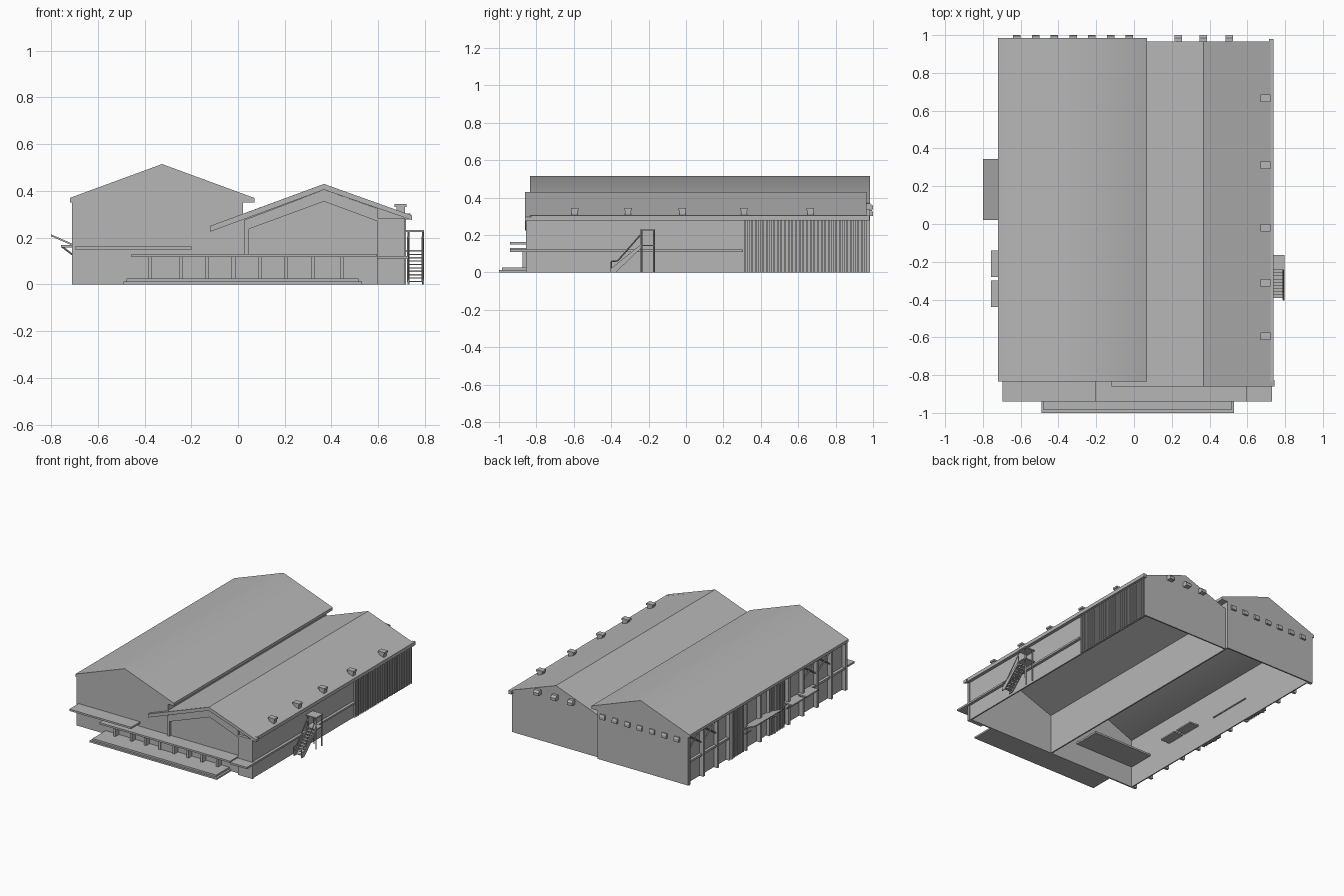
import bpy, bmesh
from math import radians
from mathutils import Vector

cube = bpy.data.objects.get("Cube")
if cube:
    bpy.data.objects.remove(cube, do_unlink=True)

GREY = (0.47, 0.47, 0.47, 1)
mat = bpy.data.materials.new("plain grey")
mat.use_nodes = True
mat.diffuse_color = GREY
for node in mat.node_tree.nodes:
    if node.type == 'BSDF_PRINCIPLED':
        node.inputs["Base Color"].default_value = GREY


def finish(name, bm):
    bmesh.ops.recalc_face_normals(bm, faces=bm.faces)
    mesh = bpy.data.meshes.new(name)
    bm.to_mesh(mesh)
    bm.free()
    mesh.materials.append(mat)
    obj = bpy.data.objects.new(name, mesh)
    bpy.context.collection.objects.link(obj)
    return obj


def add_box(bm, x, y, z):
    """Box from three (low, high) ranges."""
    verts = bmesh.ops.create_cube(bm, size=1)["verts"]
    for v in verts:
        v.co = Vector([(r[0] + r[1]) / 2 + c * (r[1] - r[0]) for r, c in zip((x, y, z), v.co)])


def boxes(name, ranges):
    bm = bmesh.new()
    for r in ranges:
        add_box(bm, *r)
    return finish(name, bm)


def prism(name, profile, lo, hi, axis='y'):
    """Extrude an outline (x,z) along y, or (y,z) along x."""
    bm = bmesh.new()
    place = (lambda a, b, t: (a, t, b)) if axis == 'y' else (lambda a, b, t: (t, a, b))
    face = bm.faces.new([bm.verts.new(place(a, b, lo)) for a, b in profile])
    new = bmesh.ops.extrude_face_region(bm, geom=[face])["geom"]
    shift = place(0, 0, hi - lo)
    bmesh.ops.translate(bm, vec=shift, verts=[g for g in new if isinstance(g, bmesh.types.BMVert)])
    return finish(name, bm)


def bars(name, segments, radius):
    """Thin square bars between pairs of points."""
    bm = bmesh.new()
    for a, b in segments:
        a, b = Vector(a), Vector(b)
        made = bmesh.ops.create_cone(bm, cap_ends=True, segments=4, radius1=radius,
                                     radius2=radius, depth=(b - a).length)["verts"]
        turn = (b - a).to_track_quat('Z', 'Y')
        for v in made:
            v.co = turn @ v.co + (a + b) / 2
    return finish(name, bm)


def spread(start, stop, count):
    return [start + (stop - start) * i / (count - 1) for i in range(count)]


# Large hall: smooth-ridged roof, gable walls and side walls, open below
FRONT, BACK, SMALL_BACK = -0.835, 0.985, 0.965
roof = prism("large_roof", [(-.72, .35), (-.72, .37), (-.325, .515), (.07, .37), (.07, .35),
                            (.02, .35), (-.325, .495), (-.675, .35)], FRONT, BACK)
bpy.context.view_layer.objects.active = roof
roof.select_set(True)
bpy.ops.object.shade_smooth_by_angle(angle=radians(45))
roof.select_set(False)
gable = [(-.705, 0), (-.705, .355), (-.325, .5), (.022, .365), (.022, 0)]
prism("large_front_wall", gable, FRONT, FRONT + .01)
prism("large_back_wall", gable, BACK - .01, BACK)
boxes("large_side_walls", [((-.68, -.672), (FRONT, BACK), (0, .355)),
                           ((.012, .022), (FRONT, BACK), (0, .36))])

# Small hall: sharp ridge, abutting the large hall
prism("small_roof", [(.02, .302), (.368, .43), (.73, .3), (.73, .28), (.368, .41), (.02, .282)],
      -.85, SMALL_BACK)
small_gable = [(.02, 0), (.02, .292), (.368, .42), (.71, .295), (.71, 0)]
prism("small_front_wall", small_gable, FRONT, FRONT + .01)
prism("small_back_wall", small_gable, SMALL_BACK - .01, SMALL_BACK)
boxes("small_side_wall", [((.7, .71), (FRONT, SMALL_BACK), (0, .3))])
boxes("small_gutter", [((.715, .738), (FRONT, SMALL_BACK + .015), (.278, .303))])
boxes("right_cladding", [((.705, .72), (y, y + .009), (0, .28))
                         for y in spread(.31, .955, 34)])

# Entrance gable: long roof band and raised frame around a recessed panel
prism("entrance_roof_band", [(-.12, .225), (-.12, .25), (.368, .43), (.745, .295), (.745, .275),
                             (.368, .405)], -.86, -.825)
prism("entrance_frame", [(.025, .12), (.025, .275), (.368, .405), (.597, .325), (.597, .27),
                         (.368, .355), (.047, .237), (.047, .12)], -.852, FRONT)
boxes("entrance_corner_wall", [((.597, .715), (-.855, FRONT), (0, .285))])

# Front canopies, steps and entrance fins
boxes("left_canopy", [((-.695, -.2), (-.94, -.63), (.15, .163))])
boxes("middle_canopy", [((-.455, .595), (-.94, FRONT), (.117, .13))])
boxes("right_canopy", [((.595, .73), (-.94, FRONT), (.108, .121)),
                       ((.7, .73), (FRONT, .305), (.108, .121))])
boxes("front_steps", [((-.49, .53), (-1, FRONT), (0, .012)),
                      ((-.478, .515), (-.985, FRONT), (.012, .025))])
boxes("entrance_fins", [((x - .008, x + .008), (-.875, FRONT), (.02, .118))
                        for x in [-.378] + spread(-.245, .32, 6) + [.445]])
boxes("entrance_door_block", [((-.025, .085), (-.865, FRONT), (.02, .118))])

# Left side: columns, ledge, ribbed shutters, braces and awnings
boxes("left_columns", [((-.71, -.672), (y - .009, y + .009), (0, .355))
                       for y in spread(-.825, .97, 12)])
boxes("left_ledge", [((-.7, -.672), (FRONT, BACK), (.15, .165))])
boxes("left_shutters", [((-.705, -.672), (s + i * .018, s + i * .018 + .009), (0, .35))
                        for s in (.34, -.12) for i in range(10)])
boxes("left_flat_awnings", [((-.757, -.6), y, (.158, .168)) for y in ((-.44, -.3), (-.28, -.14))])
prism("left_sloped_awning", [(-.66, .145), (-.66, .153), (-.8, .214), (-.8, .206)], .02, .345)
bars("left_awning_struts", [((-.755, y, .163), (-.705, y, .125))
                            for y in (-.43, -.31, -.27, -.15, .04, .33)], .004)
bars("left_braces", [((-.695, y, a), (-.695, y + .14, b)) for y in (.82, .65, -.49, -.66)
                     for a, b in ((.25, .345), (.345, .25))], .005)

# Roof ventilators and wall vents
boxes("roof_ventilators", [part for y in (.665, .31, -.02, -.31, -.595) for part in (
    ((.678, .715), (y - .016, y + .016), (.29, .332)),
    ((.67, .722), (y - .02, y + .02), (.332, .345)))])


def wall_vents(name, centres, wall, height):
    for x in centres:
        prism(name, [(wall - .005, height - .015), (wall - .005, height + .018),
                     (wall + (1 - wall) * .6, height + .018), (1, height + .005),
                     (1, height - .015)], x - .02, x + .02, 'x')


wall_vents("large_hall_vent", spread(-.62, -.025, 7), BACK, .315)
wall_vents("small_hall_vent", (.235, .367, .505), SMALL_BACK, .35)

# Outside stair: posts, landing, cover, treads, stringers and rails
IN, OUT = .73, .792
bars("stair_posts", [((x, y, 0), (x, y, .23)) for x in (IN, OUT) for y in (-.238, -.172)], .005)
boxes("stair_landing", [((.715, .797), (-.243, -.165), (.14, .147))])
boxes("stair_cover", [((.715, .797), (-.243, -.165), (.225, .232))])
boxes("stair_treads", [((IN, OUT), (-.392 + i * .0165, -.37 + i * .0165), (.01 + i * .0145, .015 + i * .0145))
                       for i in range(9)])
for x in (IN - .002, OUT - .002):
    prism("stair_stringer", [(-.405, 0), (-.405, .018), (-.24, .15), (-.24, .13), (-.375, 0)],
          x, x + .006, 'x')
    bars("stair_rail", [((x, -.24, .205), (x, -.365, .062)), ((x, -.365, .062), (x, -.4, .058)),
                        ((x, -.4, .058), (x, -.4, .01))], .004)
